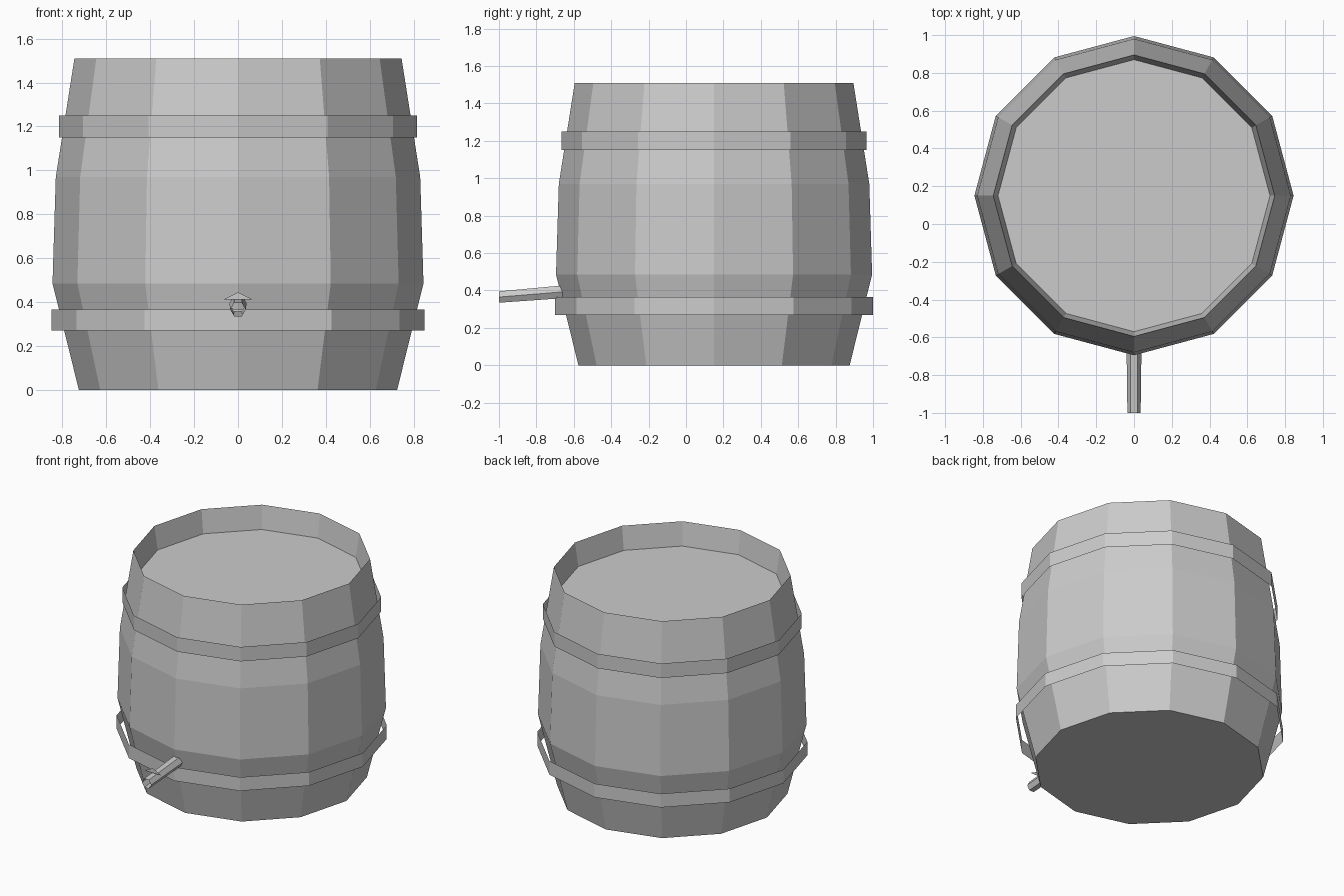
import bpy, bmesh, math
from mathutils import Vector

cube = bpy.data.objects.get("Cube")
if cube:
    bpy.data.objects.remove(cube)

grey = bpy.data.materials.new("plain_grey")
grey.use_nodes = True
colour = (0.6, 0.6, 0.6, 1)
grey.diffuse_color = colour
grey.node_tree.nodes["Principled BSDF"].inputs["Base Color"].default_value = colour

CENTRE_Y = 0.15


def finish(name, bm):
    mesh = bpy.data.meshes.new(name)
    bm.to_mesh(mesh)
    bm.free()
    mesh.materials.append(grey)
    obj = bpy.data.objects.new(name, mesh)
    bpy.context.collection.objects.link(obj)
    return obj


def loft(name, rings, cap_start=False, cap_end=False):
    """Skin a list of point rings, with optional end caps."""
    bm = bmesh.new()
    loops = [[bm.verts.new(p) for p in ring] for ring in rings]
    n = len(loops[0])
    for a, b in zip(loops, loops[1:]):
        for i in range(n):
            j = (i + 1) % n
            bm.faces.new((a[i], a[j], b[j], b[i]))
    if cap_start:
        bm.faces.new(loops[0][::-1])
    if cap_end:
        bm.faces.new(loops[-1])
    return finish(name, bm)


def level_ring(radius, z, sides=12):
    return [Vector((radius * math.cos(a), CENTRE_Y + radius * math.sin(a), z))
            for a in (math.tau * i / sides for i in range(sides))]


# Staved body with recessed lid and flat base
profile = [(0.725, 0), (0.845, 0.485), (0.83, 0.97), (0.745, 1.51), (0.72, 1.35)]
loft("barrel_body", [level_ring(r, z) for r, z in profile], True, True)

# Open hoops standing slightly off the staves
for name, radius, low, high in (("lower_hoop", 0.85, 0.27, 0.365),
                                ("upper_hoop", 0.815, 1.15, 1.25)):
    loft(name, [level_ring(radius, low), level_ring(radius, high)])


# Hexagonal spout, open at the tip
def spout_ring(y, z, radius):
    return [Vector((radius * math.cos(a), y, z + radius * math.sin(a)))
            for a in (math.tau * i / 6 for i in range(6))]


loft("spout", [spout_ring(-1, 0.365, 0.035), spout_ring(-0.62, 0.396, 0.04)],
     cap_end=True)

# Thin upright tap handle over the spout
bm = bmesh.new()
bm.faces.new([bm.verts.new(p) for p in
              ((-0.065, -0.93, 0.412), (0.065, -0.93, 0.412), (0, -0.93, 0.445))])
finish("tap_handle", bm)
